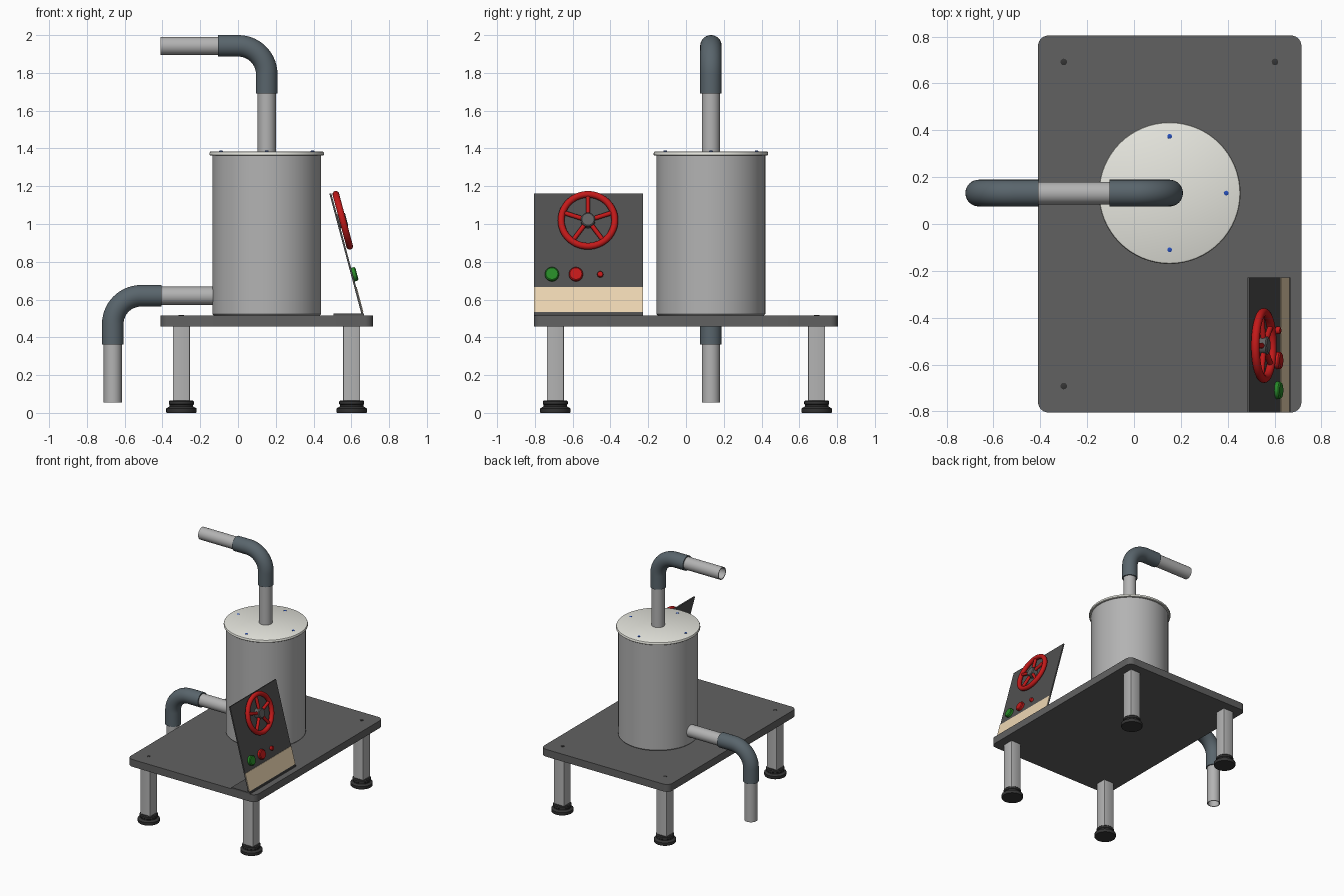
import bpy, bmesh
from math import sin, cos, pi, radians, atan2
from mathutils import Matrix, Vector

if "Cube" in bpy.data.objects:
    bpy.data.objects.remove(bpy.data.objects["Cube"])

CX, CY = 0.152, 0.132          # tank axis


def mat(name, r, g, b):
    m = bpy.data.materials.new(name)
    m.diffuse_color = (r, g, b, 1)
    m.use_nodes = True
    m.node_tree.nodes["Principled BSDF"].inputs["Base Color"].default_value = m.diffuse_color
    return m


PLATE = mat("dark_grey", 0.12, 0.12, 0.12)
PANEL = mat("panel_grey", 0.08, 0.08, 0.08)
RUBBER = mat("rubber", 0.035, 0.035, 0.035)
ELBOW = mat("slate", 0.10, 0.13, 0.15)
CREAM = mat("off_white", 0.80, 0.80, 0.74)
BEIGE = mat("beige", 0.85, 0.68, 0.45)
RED = mat("red", 0.55, 0.01, 0.01)
GREEN = mat("green", 0.02, 0.25, 0.02)
BLUE = mat("blue", 0.02, 0.08, 0.5)
STEEL = mat("steel", 0.45, 0.45, 0.45)


def finish(name, bm, material=None, matrix=None, smooth=True):
    bmesh.ops.recalc_face_normals(bm, faces=bm.faces)
    me = bpy.data.meshes.new(name)
    bm.to_mesh(me)
    bm.free()
    ob = bpy.data.objects.new(name, me)
    bpy.context.collection.objects.link(ob)
    if material:
        me.materials.append(material)
    if matrix:
        ob.matrix_world = matrix
    if smooth:
        bpy.ops.object.select_all(action='DESELECT')
        ob.select_set(True)
        bpy.context.view_layer.objects.active = ob
        bpy.ops.object.shade_smooth_by_angle(angle=radians(35))
    return ob


def box(name, lo, hi, material=None, matrix=None, round_z=0, segs=6):
    bm = bmesh.new()
    size = [b - a for a, b in zip(lo, hi)]
    mid = [(a + b) / 2 for a, b in zip(lo, hi)]
    bmesh.ops.create_cube(bm, size=1, matrix=Matrix.Translation(mid) @ Matrix.Diagonal((*size, 1)))
    if round_z:
        edges = [e for e in bm.edges if abs(e.verts[0].co.z - e.verts[1].co.z) > 1e-4]
        bmesh.ops.bevel(bm, geom=edges, offset=round_z, segments=segs, affect='EDGES', profile=0.5)
    return finish(name, bm, material, matrix)


def lathe(name, prof, material=None, matrix=None, n=48):
    """Solid of revolution about local z from (radius, z) points, capped at both ends."""
    bm = bmesh.new()
    rings = [[bm.verts.new((r * cos(2 * pi * i / n), r * sin(2 * pi * i / n), z)) for i in range(n)]
             for r, z in prof]
    for a, b in zip(rings, rings[1:]):
        for i in range(n):
            bm.faces.new((a[i], a[(i + 1) % n], b[(i + 1) % n], b[i]))
    bm.faces.new(rings[0])
    bm.faces.new(rings[-1])
    return finish(name, bm, material, matrix)


def tube(name, pts, r, material=None, wall=0.006, n=32):
    """Hollow pipe swept along (x, z) points in the plane y = CY."""
    bm = bmesh.new()
    pts = [Vector(p) for p in pts]
    outer, inner = [], []
    for i, p in enumerate(pts):
        t = (pts[min(i + 1, len(pts) - 1)] - pts[max(i - 1, 0)]).normalized()
        for rad, store in ((r, outer), (r - wall, inner)):
            store.append([bm.verts.new((p.x - t.y * rad * cos(a), CY + rad * sin(a), p.y + t.x * rad * cos(a)))
                          for a in (2 * pi * k / n for k in range(n))])
    loop = outer + inner[::-1]
    for a, b in zip(loop, loop[1:] + loop[:1]):
        for k in range(n):
            bm.faces.new((a[k], a[(k + 1) % n], b[(k + 1) % n], b[k]))
    return finish(name, bm, material)


def arc(cx, cz, r, a0, a1, n=14):
    return [(cx + r * cos(radians(a0 + (a1 - a0) * i / n)), cz + r * sin(radians(a0 + (a1 - a0) * i / n)))
            for i in range(n + 1)]


def at(x, y, z):
    return Matrix.Translation((x, y, z))


# Base plate, legs, feet and leg bolts
box("base_plate", (-0.41, -0.805, 0.457), (0.715, 0.805, 0.515), PLATE, round_z=0.045)
for lx, sx in ((-0.30, "left"), (0.602, "right")):
    for ly, sy in ((-0.692, "front"), (0.692, "back")):
        tag = f"{sy}_{sx}"
        box(f"{tag}_leg", (lx - .045, ly - .045, 0.06), (lx + .045, ly + .045, 0.457), STEEL, round_z=0.006, segs=2)
        lathe(f"{tag}_foot", [(.078, 0), (.080, .004), (.080, .024), (.062, .034), (.062, .042),
                              (.066, .046), (.066, .060), (.060, .066)], RUBBER, at(lx, ly, 0), 32)
        lathe(f"{tag}_bolt", [(.014, 0), (.014, .003), (.009, .005)], RUBBER, at(lx, ly, 0.514), 16)

# Tank, rounded lid and lid bolts
lathe("tank", [(.280, .515), (.288, .523), (.288, 1.364)], STEEL, at(CX, CY, 0), 64)
lathe("lid", [(.298, 1.362), (.303, 1.366), (.303, 1.376), (.300, 1.382), (.294, 1.385)], CREAM, at(CX, CY, 0), 64)
for i in range(4):
    a = i * pi / 2
    lathe(f"lid_bolt_{i + 1}", [(.010, 0), (.010, .003), (.006, .005)], BLUE,
          at(CX + .242 * cos(a), CY + .242 * sin(a), 1.384), 16)

# Upper pipe run
R = 0.15
tube("upper_riser_pipe", [(CX, 1.37), (CX, 1.72)], .048, STEEL)
tube("upper_elbow", [(CX, 1.69)] + arc(CX - R, 1.943 - R, R, 0, 90) + [(-0.105, 1.943)], .057, ELBOW, wall=.0085)
tube("upper_outlet_pipe", [(-0.07, 1.943), (-0.41, 1.943)], .048, STEEL)

# Lower pipe run
tube("lower_outlet_pipe", [(-0.11, 0.62), (-0.44, 0.62)], .048, STEEL)
tube("lower_elbow", [(-0.405, 0.62)] + arc(-0.663 + R, 0.62 - R, R, 90, 180) + [(-0.663, 0.363)], .057, ELBOW, wall=.0085)
tube("lower_drain_pipe", [(-0.663, 0.39), (-0.663, 0.056)], .048, STEEL)

# Tilted control panel: local x along world y, local y up the slope, local z out of its face
t = atan2(0.17, 0.64)
P = Matrix(((0, -sin(t), cos(t), 0.664), (1, 0, 0, 0), (0, cos(t), sin(t), 0.522), (0, 0, 0, 1)))
box("panel_foot", (0.505, -0.805, 0.514), (0.668, -0.228, 0.526), PANEL)
box("control_panel", (-0.805, 0, -0.010), (-0.228, 0.663, 0), PANEL, P)
box("panel_strip", (-0.805, 0.012, -0.002), (-0.228, 0.150, 0.003), BEIGE, P)

# Push buttons
for name, y, r, h, m in (("green_button", -.710, .037, .022, GREEN), ("red_button", -.583, .037, .022, RED),
                         ("indicator_lamp", -.454, .016, .018, RED)):
    lathe(name, [(r, -.002), (r, h * .75), (r * .85, h)], m, P @ at(y, .217, 0), 32)

# Handwheel: torus rim, five spokes and hub
W = P @ at(-0.519, 0.509, 0.022)
bm = bmesh.new()
N, M, RR, rr = 48, 14, 0.142, 0.018
ring = [[bm.verts.new(((RR + rr * cos(2 * pi * j / M)) * cos(2 * pi * i / N),
                       (RR + rr * cos(2 * pi * j / M)) * sin(2 * pi * i / N),
                       rr * sin(2 * pi * j / M))) for j in range(M)] for i in range(N)]
for i in range(N):
    for j in range(M):
        a, b = ring[i], ring[(i + 1) % N]
        bm.faces.new((a[j], b[j], b[(j + 1) % M], a[(j + 1) % M]))
finish("handwheel_rim", bm, RED, W)
for i in range(5):
    S = W @ Matrix.Rotation(pi / 2 + i * 2 * pi / 5, 4, 'Z') @ Matrix.Rotation(pi / 2, 4, 'Y')
    lathe(f"handwheel_spoke_{i + 1}", [(.012, .02), (.012, .142)], RED, S, 14)
lathe("handwheel_hub", [(.038, -.022), (.038, .016), (.032, .021)], PLATE, W, 32)
